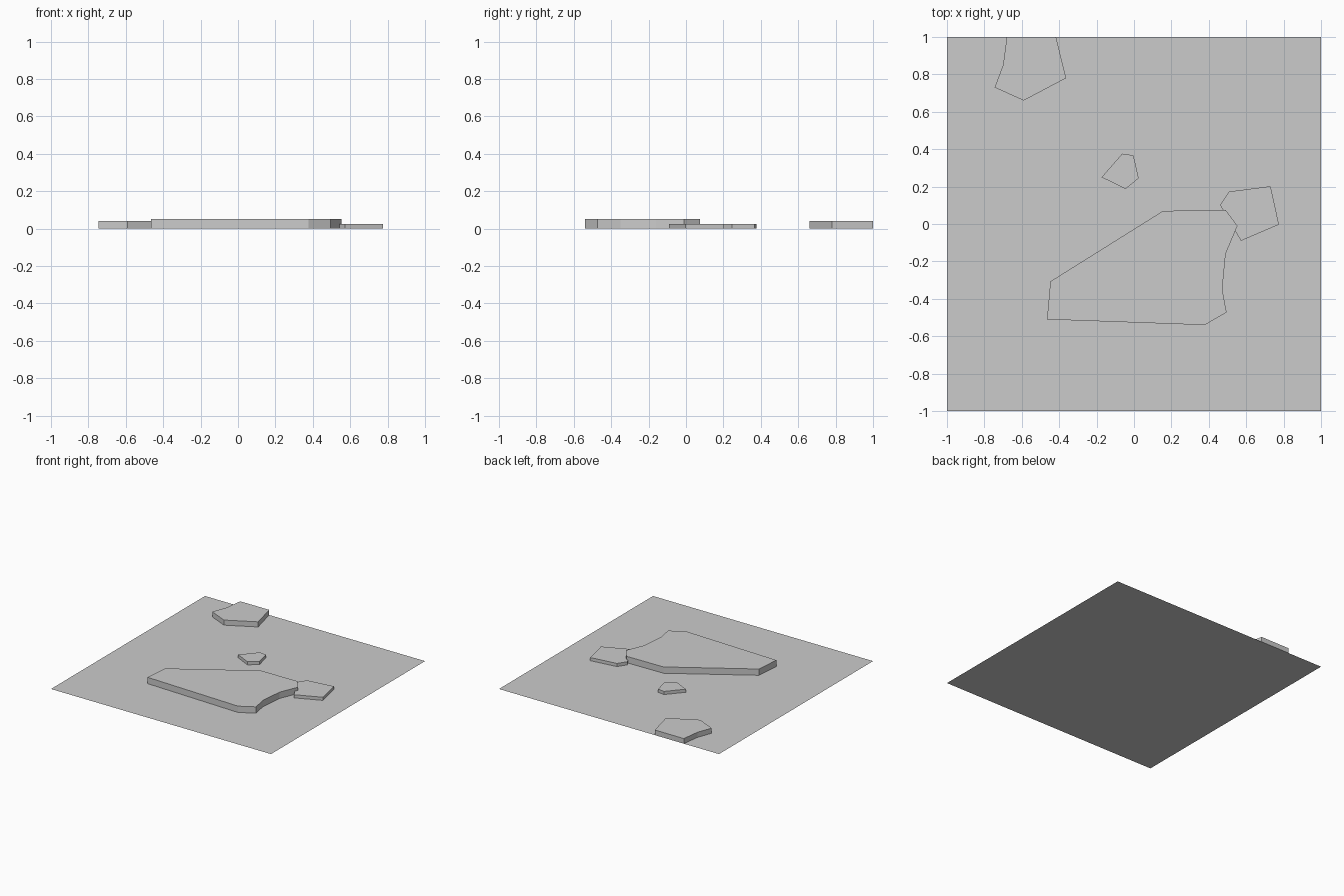
import bpy
import bmesh

cube = bpy.data.objects.get("Cube")
if cube:
    bpy.data.objects.remove(cube, do_unlink=True)

# One plain grey for everything
GREY = (0.6, 0.6, 0.6, 1.0)
grey = bpy.data.materials.new("light_grey")
grey.use_nodes = True
grey.diffuse_color = GREY
grey.node_tree.nodes["Principled BSDF"].inputs["Base Color"].default_value = GREY


def slab(name, outline, height=0.0):
    """Flat polygon, raised into a straight-sided slab when it has a height."""
    bm = bmesh.new()
    face = bm.faces.new([bm.verts.new((x, y, 0)) for x, y in outline])
    face.normal_update()
    if face.normal.z < 0:
        face.normal_flip()
    if height:
        raised = bmesh.ops.extrude_face_region(bm, geom=[face], use_keep_orig=True)
        top = [g for g in raised["geom"] if isinstance(g, bmesh.types.BMVert)]
        bmesh.ops.translate(bm, verts=top, vec=(0, 0, height))
        # The underside would coincide with the ground sheet, so leave it open
        bmesh.ops.delete(bm, geom=[face], context='FACES_ONLY')
        bmesh.ops.recalc_face_normals(bm, faces=bm.faces)
        cap = max(bm.faces, key=lambda f: f.calc_center_median().z)
        if cap.normal.z < 0:
            bmesh.ops.reverse_faces(bm, faces=bm.faces)
    mesh = bpy.data.meshes.new(name)
    bm.to_mesh(mesh)
    bm.free()
    mesh.materials.append(grey)
    obj = bpy.data.objects.new(name, mesh)
    bpy.context.collection.objects.link(obj)
    return obj


# Ground sheet
slab("ground_sheet", [(-1, -1), (1, -1), (1, 1), (-1, 1)])

# Large plateau in the middle
slab("large_plateau", [(-0.465, -0.51), (0.378, -0.54), (0.495, -0.473),
                       (0.472, -0.35), (0.49, -0.16), (0.553, -0.01),
                       (0.49, 0.075), (0.155, 0.07), (-0.447, -0.307)], 0.052)

# Low plateau touching its side
slab("side_plateau", [(0.46, 0.102), (0.572, -0.09), (0.775, -0.003),
                      (0.73, 0.202), (0.507, 0.173)], 0.026)

# Small plateau
slab("small_plateau", [(-0.173, 0.25), (-0.045, 0.187), (0.025, 0.245),
                       (-0.003, 0.367), (-0.063, 0.376)], 0.026)

# Plateau cut off by the back edge
slab("back_plateau", [(-0.68, 1), (-0.70, 0.85), (-0.745, 0.73),
                      (-0.59, 0.66), (-0.363, 0.78), (-0.417, 1)], 0.042)
